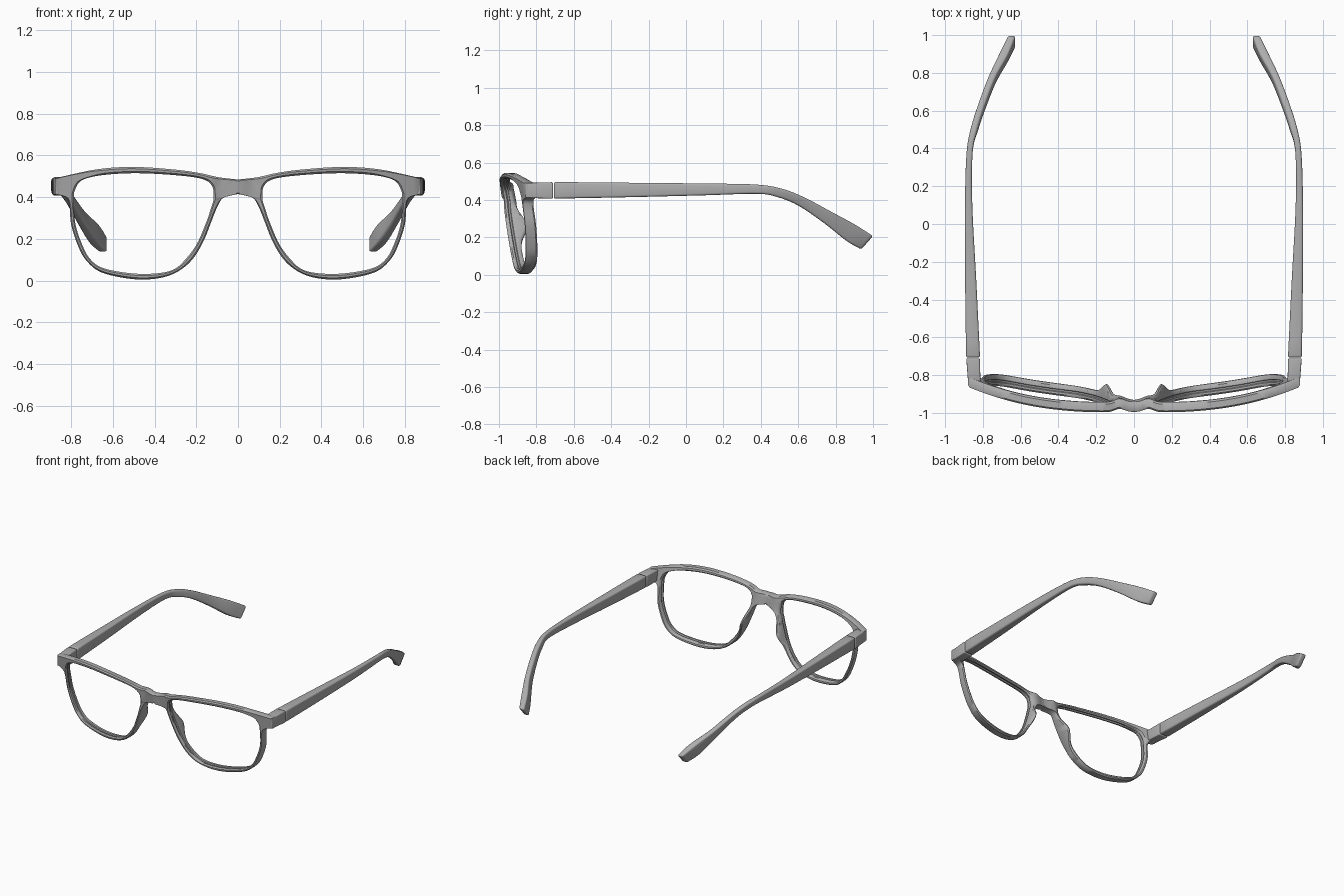
import bpy
import bmesh
from math import exp, radians
from mathutils import Vector

cube = bpy.data.objects.get("Cube")
if cube:
    bpy.data.objects.remove(cube)

# Single matte grey material
grey = bpy.data.materials.new("matte_grey")
grey.use_nodes = True
colour = (0.42, 0.42, 0.42, 1)
grey.diffuse_color = colour
bsdf = grey.node_tree.nodes["Principled BSDF"]
bsdf.inputs["Base Color"].default_value = colour
bsdf.inputs["Roughness"].default_value = 0.6


def smooth_path(points, steps, closed=False, corners=()):
    """Hermite curve through the points, with a sharp stop at each corner."""
    points = [Vector(p) for p in points]
    n = len(points)

    def tangent(i):
        if i in corners:
            return points[i] * 0
        if closed:
            return (points[(i + 1) % n] - points[i - 1]) / 2
        a, b = max(i - 1, 0), min(i + 1, n - 1)
        return (points[b] - points[a]) / (b - a)

    path = []
    for i in range(n if closed else n - 1):
        j = (i + 1) % n
        p, q, u, v = points[i], points[j], tangent(i), tangent(j)
        for k in range(steps):
            t = k / steps
            path.append(p * (2*t**3 - 3*t**2 + 1) + u * (t**3 - 2*t**2 + t)
                        + q * (3*t**2 - 2*t**3) + v * (t**3 - t**2))
    if not closed:
        path.append(points[-1])
    return path


def finish(name, bm, bevel=0):
    """Make the object, mirror it, round its edges and shade it."""
    bmesh.ops.recalc_face_normals(bm, faces=bm.faces)
    mesh = bpy.data.meshes.new(name)
    bm.to_mesh(mesh)
    bm.free()
    mesh.materials.append(grey)
    obj = bpy.data.objects.new(name, mesh)
    bpy.context.collection.objects.link(obj)
    bpy.ops.object.select_all(action='DESELECT')
    bpy.context.view_layer.objects.active = obj
    obj.select_set(True)
    mirror = obj.modifiers.new("both_sides", 'MIRROR')
    mirror.use_clip = True
    if bevel:
        mod = obj.modifiers.new("round_edges", 'BEVEL')
        mod.width, mod.segments = bevel, 3
        mod.limit_method, mod.angle_limit = 'ANGLE', radians(40)
    for mod in list(obj.modifiers):
        bpy.ops.object.modifier_apply(modifier=mod.name)
    bpy.ops.object.shade_smooth_by_angle(angle=radians(38))
    return obj


def front_y(x, z):
    """Wrapped and tilted front surface, with a crease beside the bridge."""
    wrap = -0.998 + 0.185 * abs(x) ** 2.5
    crease = 0.018 * exp(-((x - 0.075) / 0.035) ** 2)
    return wrap + 0.15 * (0.5 - z) + crease


def depth(x, z):
    """Rim depth, swelling backwards into the nose pad."""
    pad = 0.055 * exp(-((x - 0.14) / 0.05) ** 2 - ((z - 0.26) / 0.085) ** 2)
    return 0.053 + 0.02 * (0.5 - z) + pad


# Rim outline pairs: outer x, z and inner x, z, clockwise from the bridge top
rim = [
    (0, .485, .117, .415), (.09, .495, .125, .455), (.18, .515, .17, .487),
    (.3, .532, .295, .505), (.5, .545, .49, .515), (.68, .533, .655, .505),
    (.878, .49, .75, .48), (.878, .412, .783, .43), (.825, .4, .787, .385),
    (.808, .36, .786, .34), (.8, .27, .778, .265), (.77, .175, .75, .18),
    (.73, .1, .71, .105), (.655, .04, .645, .06), (.51, .008, .51, .035),
    (.39, .01, .39, .035), (.295, .04, .305, .055), (.22, .1, .245, .11),
    (.165, .19, .195, .18), (.127, .285, .152, .28), (.094, .365, .13, .345),
    (.065, .4, .12, .375), (0, .415, .117, .395),
]
STEPS = 6
last = len(rim) - 1
outer = smooth_path([p[:2] for p in rim], STEPS, True, (0, 6, 7, last))
inner = smooth_path([p[2:] for p in rim], STEPS, True)

# Front frame: one rounded cross-section swept around the lens opening
bm = bmesh.new()
sections = []
for i, (o, n) in enumerate(zip(outer, inner)):
    width = (n - o).length
    e = min(0.3, 0.009 / width)
    r = 0 if i > last * STEPS else 0.009
    columns = [(0, r), (e, 0), (0.35, 0), (0.65, 0), (1 - e, 0), (1, 0.009)]
    ring = []
    for s, inset in columns:
        x, z = o.lerp(n, s)
        ring.append(bm.verts.new((x, front_y(x, z) + inset, z)))
    # Lens groove in the inner wall
    for s, d in ((1, 0.02), (1 - e, 0.024), (1 - e, 0.032), (1, 0.036)):
        x, z = o.lerp(n, s)
        ring.append(bm.verts.new((x, front_y(x, z) + d, z)))
    for s, inset in reversed(columns):
        x, z = o.lerp(n, s)
        ring.append(bm.verts.new((x, front_y(x, z) + depth(x, z) - inset, z)))
    sections.append(ring)
for i, a in enumerate(sections):
    b = sections[(i + 1) % len(sections)]
    for j in range(len(a)):
        k = (j + 1) % len(a)
        quad = (a[j], a[k], b[k], b[j])
        # The middle of the bridge stays open for the mirror
        if max(abs(v.co.x) for v in quad) > 1e-5:
            bm.faces.new(quad)
finish("front_frame", bm)


def bar(name, stations, steps, bevel):
    """Loft through stations: top y, z, bottom y, z, outer x, inner x."""
    bm = bmesh.new()
    rings = []
    for ty, tz, by, bz, xo, xi in smooth_path(stations, steps):
        corners = ((xo, ty, tz), (xi, ty, tz), (xi, by, bz), (xo, by, bz))
        rings.append([bm.verts.new(c) for c in corners])
    for a, b in zip(rings, rings[1:]):
        for j in range(4):
            k = (j + 1) % 4
            bm.faces.new((a[j], a[k], b[k], b[j]))
    bm.faces.new(rings[0])
    bm.faces.new(rings[-1])
    return finish(name, bm, bevel)


# End pieces holding the hinges
bar("end_pieces", [
    (-.858, .491, -.858, .411, .877, .812),
    (-.711, .495, -.711, .407, .888, .816),
], 1, 0.007)

# Temples, tapering back and curving down and inwards to the ear tips
bar("temples", [
    (-.707, .496, -.707, .407, .889, .815),
    (-.3, .492, -.3, .415, .894, .835),
    (.1, .488, .1, .425, .895, .856),
    (.38, .482, .38, .433, .886, .854),
    (.52, .458, .49, .415, .862, .825),
    (.64, .41, .6, .37, .825, .787),
    (.78, .335, .74, .275, .772, .732),
    (.9, .27, .86, .18, .715, .665),
    (1, .207, .937, .136, .667, .626),
], 5, 0.011)
